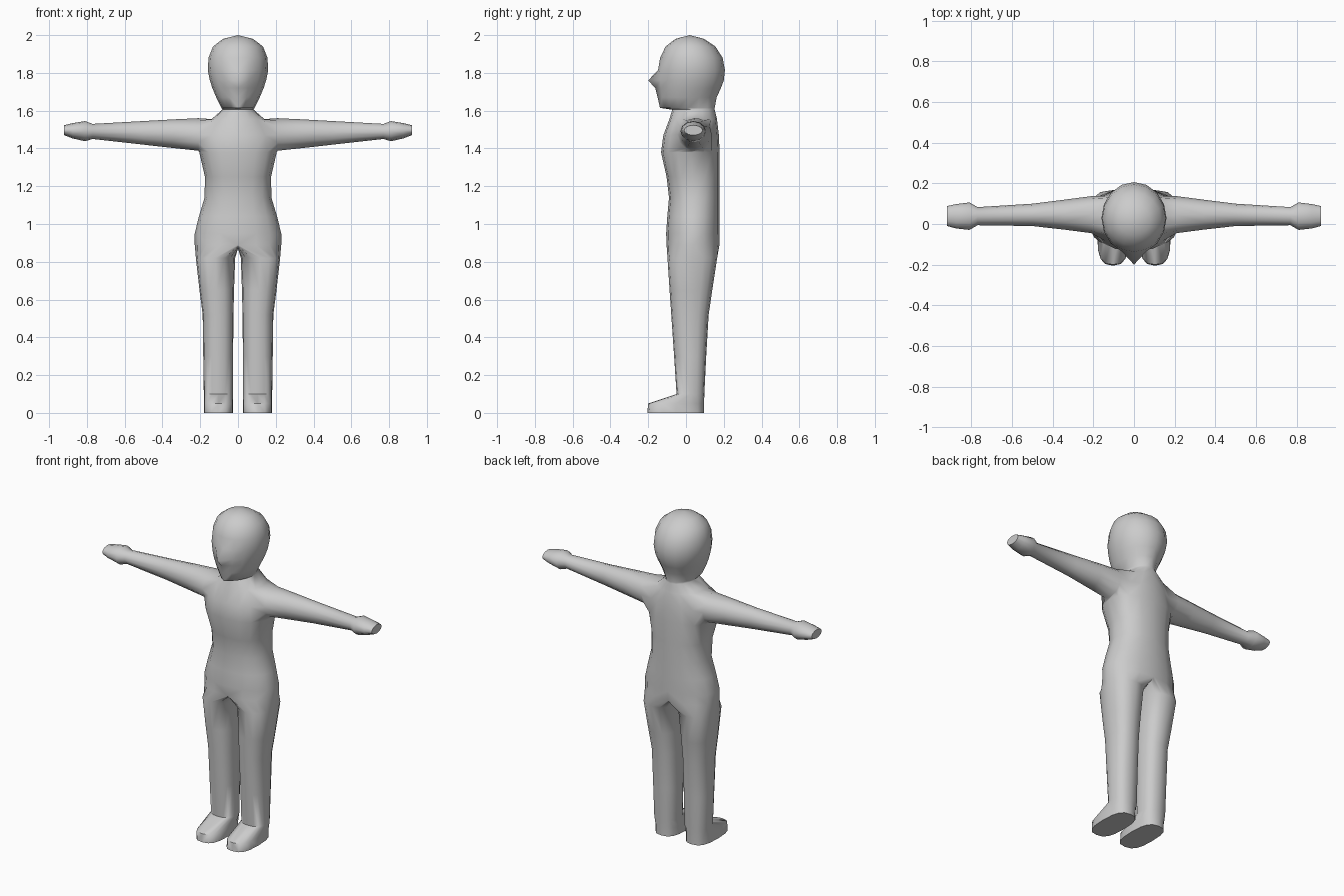
import bpy, bmesh
from math import sin, cos, pi, radians

if "Cube" in bpy.data.objects:
    bpy.data.objects.remove(bpy.data.objects["Cube"])

bm = bmesh.new()
N = 8  # columns per half ring


def sup(v, n):
    return (abs(v) ** (2 / n)) * (1 if v >= 0 else -1)


def half_ring(z, rx, yf, yb, n=2.0, nose=0.0):
    """Right half of a body ring, front centre to back centre."""
    cy, ry = (yf + yb) / 2, (yb - yf) / 2
    ring = []
    for i in range(N + 1):
        a = -pi / 2 + pi * i / N
        x = 0 if i in (0, N) else rx * sup(cos(a), n)
        y = cy + ry * sup(sin(a), n) - (nose if i == 0 else 0)
        ring.append(bm.verts.new((x, y, z)))
    return ring


def leg_ring(z, x0, x1, yf, yb, n=2.4):
    cx, rx, cy, ry = (x0 + x1) / 2, (x1 - x0) / 2, (yf + yb) / 2, (yb - yf) / 2
    angles = [-pi / 2 + pi * i / N for i in range(2 * N)]
    return [bm.verts.new((cx + rx * sup(cos(a), n), cy + ry * sup(sin(a), n), z)) for a in angles]


def arm_ring(x, yf, yb, zb, zt):
    cy, ry, cz, rz = (yf + yb) / 2, (yb - yf) / 2, (zb + zt) / 2, (zt - zb) / 2
    angles = [radians(-150 + 30 * i) for i in range(12)]
    return [bm.verts.new((x, cy + ry * cos(a), cz + rz * sin(a))) for a in angles]


def bridge(a, b, closed, skip=()):
    n = len(a)
    for i in range(n if closed else n - 1):
        if i not in skip:
            j = (i + 1) % n
            bm.faces.new((a[i], a[j], b[j], b[i]))


# Torso, neck and head: z, half width, front y, back y, squareness, nose pull
body = [half_ring(*r) for r in (
    (0.89, 0.229, -0.103, 0.177, 2.2),
    (0.95, 0.229, -0.105, 0.178, 2.2),
    (1.04, 0.207, -0.099, 0.178, 2.2),
    (1.14, 0.177, -0.090, 0.178, 2.3),
    (1.25, 0.175, -0.103, 0.178, 2.4),
    (1.38, 0.205, -0.132, 0.178, 2.4),
    (1.47, 0.190, -0.120, 0.174, 2.4),
    (1.555, 0.140, -0.088, 0.164, 2.3),
    (1.605, 0.083, -0.073, 0.152),
    (1.615, 0.088, -0.125, 0.152, 2.0, 0.013),
    (1.67, 0.115, -0.138, 0.162, 2.0, 0.012),
    (1.72, 0.136, -0.146, 0.185, 2.0, 0.017),
    (1.76, 0.149, -0.149, 0.200, 2.0, 0.051),
    (1.815, 0.160, -0.148, 0.206),
    (1.88, 0.156, -0.137, 0.194),
    (1.94, 0.132, -0.108, 0.155),
    (1.98, 0.080, -0.056, 0.096),
)]
for k in range(len(body) - 1):
    bridge(body[k], body[k + 1], False, (2, 3, 4, 5) if k in (5, 6) else ())
crown = bm.verts.new((0, 0.02, 2.0))
for i in range(N):
    bm.faces.new((body[-1][i], body[-1][i + 1], crown))

# Arm and hand, grown out of the opening in the torso side
low, mid, top = body[5:8]
prev = low[2:7] + [mid[6]] + top[6:1:-1] + [mid[2]]
for r in ((0.21, -0.045, 0.137, 1.388, 1.560),
          (0.34, -0.028, 0.120, 1.402, 1.554),
          (0.50, -0.010, 0.100, 1.420, 1.545),
          (0.77, -0.006, 0.083, 1.450, 1.530),
          (0.81, -0.029, 0.106, 1.438, 1.545),
          (0.875, -0.022, 0.098, 1.453, 1.534),
          (0.92, -0.010, 0.088, 1.470, 1.523)):
    ring = arm_ring(*r)
    bridge(prev, ring, True)
    prev = ring
bm.faces.new(prev)

# Leg and foot, starting from the hip ring closed by the crotch arc
hip = body[0]
arc = [bm.verts.new((0, 0.037 + 0.14 * cos(pi * i / N), 0.89 - 0.02 * sin(pi * i / N)))
       for i in range(1, N)]
prev = hip + arc
for r in ((0.82, 0.015, 0.223, -0.098, 0.165),
          (0.65, 0.021, 0.204, -0.087, 0.139),
          (0.52, 0.024, 0.187, -0.078, 0.120),
          (0.30, 0.026, 0.184, -0.063, 0.107),
          (0.10, 0.026, 0.181, -0.050, 0.097),
          (0.05, 0.026, 0.181, -0.200, 0.096, 2.8),
          (0.00, 0.026, 0.181, -0.205, 0.095, 2.8)):
    ring = leg_ring(*r)
    bridge(prev, ring, True)
    prev = ring
bm.faces.new(prev)

bmesh.ops.recalc_face_normals(bm, faces=bm.faces[:])
mesh = bpy.data.meshes.new("body")
bm.to_mesh(mesh)
bm.free()
figure = bpy.data.objects.new("body", mesh)
bpy.context.collection.objects.link(figure)

# Left half
mirror = figure.modifiers.new("mirror", 'MIRROR')
mirror.use_clip = True
mirror.merge_threshold = 0.001
bpy.context.view_layer.objects.active = figure
figure.select_set(True)
bpy.ops.object.modifier_apply(modifier="mirror")
bpy.ops.object.shade_smooth_by_angle(angle=radians(65))
